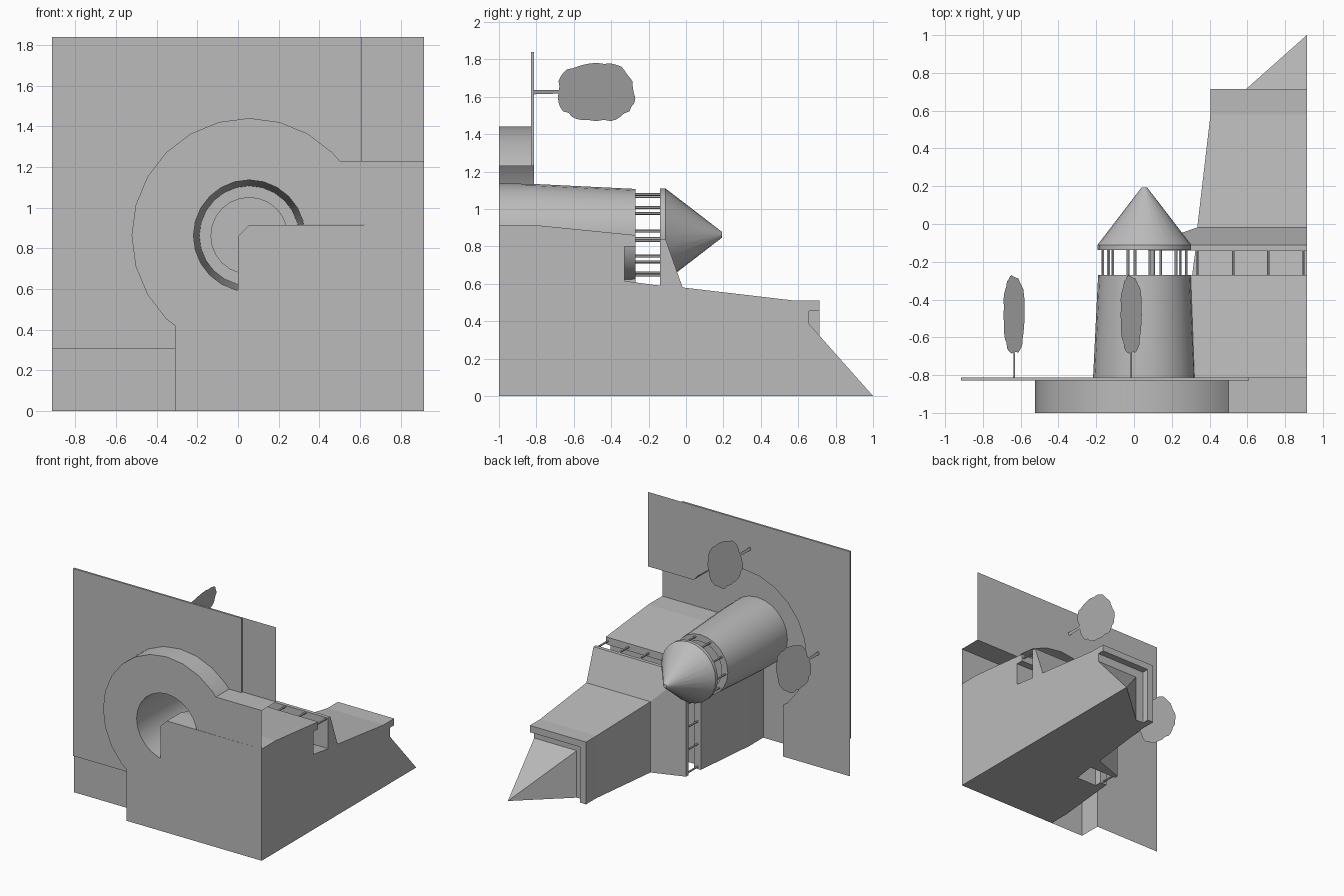
import bpy, bmesh, math, random
from mathutils import Vector

cube = bpy.data.objects.get("Cube")
if cube:
    bpy.data.objects.remove(cube)

EDGE = 0.915             # cut side of the corner block
TOWER = (0.055, 0.862)   # tower axis in x and z
GROUND = -0.813

stone = bpy.data.materials.new("stone_grey")
stone.use_nodes = True
GREY = (0.5, 0.5, 0.5, 1)
stone.diffuse_color = GREY
stone.node_tree.nodes["Principled BSDF"].inputs["Base Color"].default_value = GREY


def finish(name, bm, smooth=False):
    bmesh.ops.remove_doubles(bm, verts=bm.verts, dist=0.0005)
    bmesh.ops.recalc_face_normals(bm, faces=bm.faces)
    mesh = bpy.data.meshes.new(name)
    bm.to_mesh(mesh)
    bm.free()
    mesh.materials.append(stone)
    obj = bpy.data.objects.new(name, mesh)
    bpy.context.collection.objects.link(obj)
    if smooth:
        bpy.ops.object.select_all(action='DESELECT')
        obj.select_set(True)
        bpy.context.view_layer.objects.active = obj
        bpy.ops.object.shade_smooth_by_angle(angle=math.radians(30))
    return obj


def plate(name, outline, y, depth=0.0):
    """Flat outline in x and z, optionally thickened towards -y."""
    bm = bmesh.new()
    face = bm.faces.new([bm.verts.new((x, y, z)) for x, z in outline])
    if depth:
        out = bmesh.ops.extrude_face_region(bm, geom=[face], use_keep_orig=True)
        verts = [g for g in out["geom"] if isinstance(g, bmesh.types.BMVert)]
        bmesh.ops.translate(bm, verts=verts, vec=(0, -depth, 0))
    return finish(name, bm)


def ring(radius, degrees):
    return [(TOWER[0] + radius * math.cos(math.radians(a)),
             TOWER[1] + radius * math.sin(math.radians(a))) for a in degrees]


def lathe(name, profile, steps=24):
    """Spin (radius, y) points round the tower axis."""
    bm = bmesh.new()
    rows = [[bm.verts.new((x, y, z)) for x, z in
             ring(r, [i * 360 / steps for i in range(steps)])] for r, y in profile]
    for a, b in zip(rows, rows[1:]):
        for i in range(steps):
            j = (i + 1) % steps
            bm.faces.new((a[i], a[j], b[j], b[i]))
    return finish(name, bm, True)


def post(name, x, z, y0, y1, radius=0.008):
    bm = bmesh.new()
    bmesh.ops.create_cone(bm, cap_ends=True, segments=6, radius1=radius,
                          radius2=radius, depth=y1 - y0)
    for v in bm.verts:
        v.co = Vector((x + v.co.x, (y0 + y1) / 2 + v.co.z, z + v.co.y))
    return finish(name, bm)


# Corner block: stepped profile (y, distance from the cut sides, corner chamfer)
profile = [(-1, 0.915, 0.055), (-0.82, 0.915, 0.055), (-0.27, 0.86, 0.2),
           (-0.27, 0.80, 0.14), (-0.33, 0.80, 0.14), (-0.33, 0.615, 0),
           (-0.14, 0.59, 0), (-0.14, 0.84, 0), (-0.11, 0.84, 0),
           (-0.018, 0.58, 0), (0.58, 0.51, 0), (0.715, 0.51, 0),
           (0.715, 0.455, 0), (0.658, 0.455, 0), (0.658, 0.385, 0), (1, 0, 0)]
bm = bmesh.new()
rows = []
for y, d, c in profile:
    rows.append([bm.verts.new(p) for p in (
        (EDGE, y, d), (EDGE - d + c, y, d), (EDGE - d, y, d - c), (EDGE - d, y, 0))])
for a, b in zip(rows, rows[1:]):
    for i in range(3):
        bm.faces.new((a[i], a[i + 1], b[i + 1], b[i]))
heel = bm.verts.new((EDGE, -1, 0))
bm.faces.new(rows[0] + [heel])
bm.faces.new([r[0] for r in rows] + [heel])
bm.faces.new([r[3] for r in rows] + [heel])
finish("corner_block", bm)

# Round tower, hollow below, with a recessed top deck and a cone roof
lathe("tower", [(0.274, -1), (0.272, -0.82), (0.245, -0.27),
                (0.19, -0.27), (0.19, -0.33), (0, -0.33)])
lathe("tower_roof", [(0, -0.138), (0.248, -0.138), (0.248, -0.11),
                     (0.015, 0.193), (0, 0.193)])

# Posts holding up the roofs
for i, (x, z) in enumerate(ring(0.222, [5 + 36 * k for k in range(10)])):
    post(f"tower_post_{i}", x, z, -0.275, -0.13)
for i, x in enumerate((0.335, 0.525, 0.71, 0.897)):
    post(f"upper_wall_post_{i}", x, 0.83, -0.275, -0.13)
    post(f"lower_wall_post_{i}", EDGE - 0.83, EDGE - x, -0.275, -0.13)

# Moat: outer bank line, bank wall and floor around the tower
bank_arc = [(-0.31, 0.42)] + ring(0.578, range(225, 44, -15)) + [(0.5, 1.23)]
bank = [(-0.31, 0)] + bank_arc + [(EDGE, 1.23)]
inner = ring(0.274, [11.5] + list(range(15, 256, 15)) + [258.5])
plate("moat_floor", bank + [(EDGE, EDGE)] + inner + [(0, 0)], -1)

bm = bmesh.new()
low = [bm.verts.new((x, -1, z)) for x, z in bank]
high = [bm.verts.new((x, GROUND, z)) for x, z in bank]
for i in range(len(bank) - 1):
    bm.faces.new((low[i], low[i + 1], high[i + 1], high[i]))
finish("moat_bank", bm, True)

# Ground slab and the two thin strips beside it
plate("ground_slab", [(-EDGE, 0.305), (-0.31, 0.305)] + bank_arc +
      [(0.61, 1.23), (0.61, 1.84), (-EDGE, 1.84)], GROUND, 0.016)
plate("upper_strip", [(0.61, 1.23), (EDGE, 1.23), (EDGE, 1.84), (0.61, 1.84)], GROUND)
plate("lower_strip", [(-EDGE, 0), (-0.31, 0), (-0.31, 0.305), (-EDGE, 0.305)], GROUND)


# Flat cut-out trees, turned slightly about their trunks
def tree(name, x, z):
    random.seed(4)
    crown = []
    for i in range(40):
        a = i * math.tau / 40
        k = random.uniform(0.93, 1.02)
        crown.append((0.21 * k * math.copysign(abs(math.cos(a)) ** 0.85, math.cos(a)) - 0.48,
                      0.16 * k * math.copysign(abs(math.sin(a)) ** 0.85, math.sin(a))))
    trunk = [(GROUND, -0.012), (-0.67, -0.008), (-0.67, 0.01), (GROUND, 0.012)]
    for part, outline in (("crown", crown), ("trunk", trunk)):
        bm = bmesh.new()
        bm.faces.new([bm.verts.new((x + 0.36 * w, y, z + w)) for y, w in outline])
        finish(f"{name}_{part}", bm)


tree("upper_tree", -0.015, 1.625)
tree("lower_tree", -0.635, 0.935)
